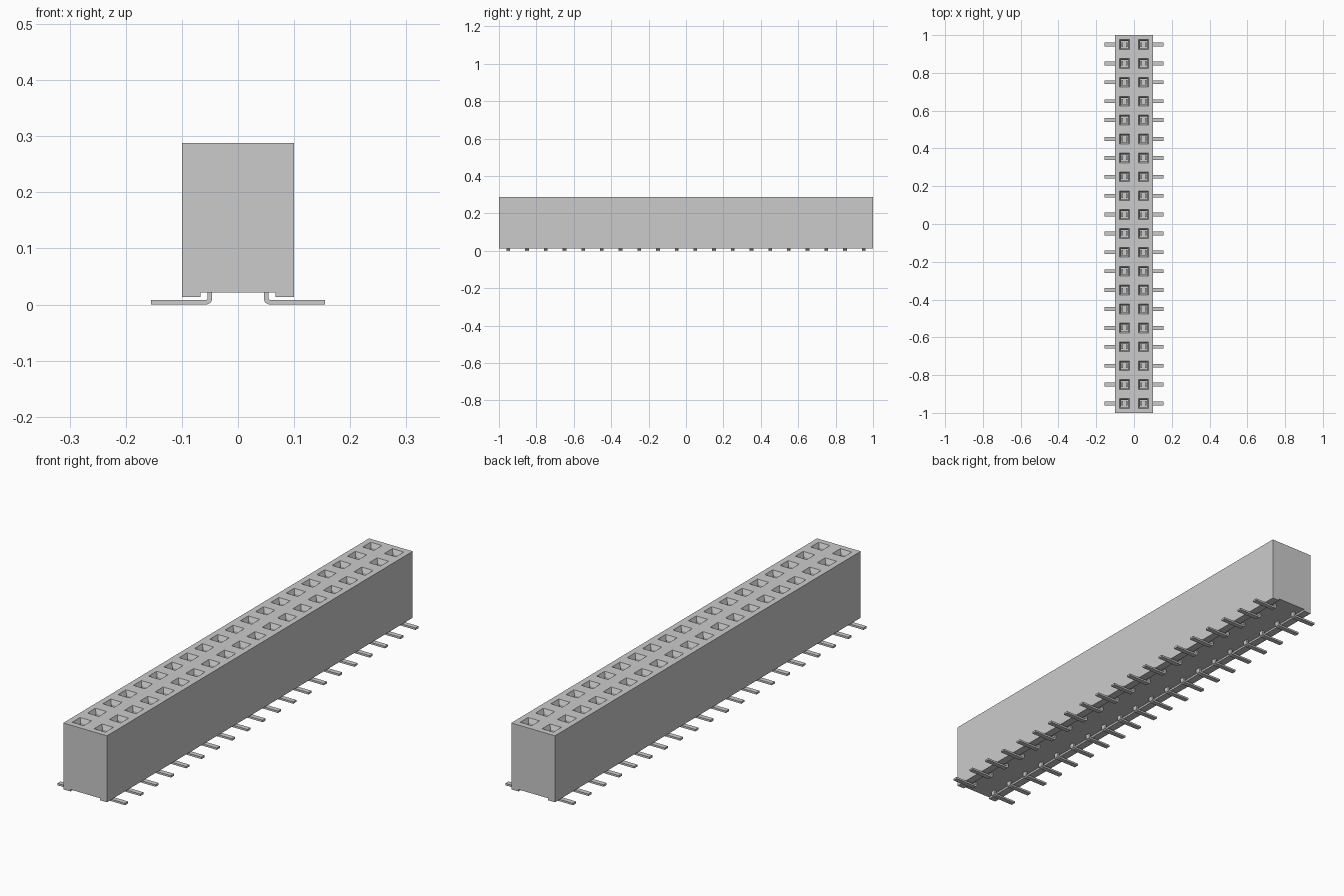
import bpy, bmesh
from mathutils import Matrix, Vector

if "Cube" in bpy.data.objects:
    bpy.data.objects.remove(bpy.data.objects["Cube"])

COUNT, PITCH = 20, 0.1
ROWS = [(i - (COUNT - 1) / 2) * PITCH for i in range(COUNT)]
SITES = [(side, y) for side in (-1, 1) for y in ROWS]
COLUMN = 0.05

grey = bpy.data.materials.new("light_grey")
grey.use_nodes = True
grey.diffuse_color = (0.6, 0.6, 0.6, 1)
grey.node_tree.nodes["Principled BSDF"].inputs["Base Color"].default_value = (0.6, 0.6, 0.6, 1)


def make_object(name, bm):
    bmesh.ops.recalc_face_normals(bm, faces=bm.faces)
    mesh = bpy.data.meshes.new(name)
    bm.to_mesh(mesh)
    bm.free()
    mesh.materials.append(grey)
    obj = bpy.data.objects.new(name, mesh)
    bpy.context.collection.objects.link(obj)
    return obj


def add_prism(bm, profile, y, width):
    """Extrude an x-z outline along y, centred on y."""
    face = bm.faces.new([bm.verts.new((x, y - width / 2, z)) for x, z in profile])
    out = bmesh.ops.extrude_face_region(bm, geom=[face])
    verts = [v for v in out["geom"] if isinstance(v, bmesh.types.BMVert)]
    bmesh.ops.translate(bm, verts=verts, vec=(0, width, 0))


def add_box(bm, centre, size):
    bmesh.ops.create_cube(bm, size=1, matrix=Matrix.Translation(centre) @ Matrix.Diagonal(Vector((*size, 1))))


# Housing with a shallow channel along its underside
bm = bmesh.new()
half = [(0.1, 0.288), (0.1, 0.013), (0.067, 0.013), (0.067, 0.021)]
add_prism(bm, half + [(-x, z) for x, z in reversed(half)], 0, 2)
housing = make_object("housing", bm)

# Square sockets with a funnel entry
bm = bmesh.new()
for side, y in SITES:
    rings = []
    for r, z in ((0.018, 0.06), (0.018, 0.27), (0.026, 0.288), (0.026, 0.3)):
        rings.append([bm.verts.new((side * COLUMN + r * a, y + r * b, z))
                      for a, b in ((-1, -1), (1, -1), (1, 1), (-1, 1))])
    bm.faces.new(rings[0])
    bm.faces.new(rings[-1])
    for low, high in zip(rings, rings[1:]):
        for k in range(4):
            n = (k + 1) % 4
            bm.faces.new((low[k], low[n], high[n], high[k]))
cutter = make_object("socket_cutter", bm)
cutter.hide_render = True

cut = housing.modifiers.new("sockets", "BOOLEAN")
cut.operation = "DIFFERENCE"
cut.solver = "EXACT"
cut.object = cutter
bpy.context.view_layer.objects.active = housing
bpy.ops.object.modifier_apply(modifier=cut.name)
bpy.data.objects.remove(cutter)

# Contact springs: a pair of leaves inside each socket
bm = bmesh.new()
for side, y in SITES:
    for leaf in (-1, 1):
        add_box(bm, (side * COLUMN + leaf * 0.011, y, 0.16), (0.008, 0.024, 0.2))
make_object("contact_springs", bm)

# Bent leads: a short stem turning outward into a flat foot
bm = bmesh.new()
lead = [(0.046, 0.03), (0.046, 0.009), (0.049, 0.003), (0.055, 0), (0.155, 0),
        (0.155, 0.008), (0.057, 0.008), (0.054, 0.011), (0.054, 0.03)]
for side, y in SITES:
    add_prism(bm, [(side * x, z) for x, z in lead], y, 0.02)
make_object("leads", bm)
